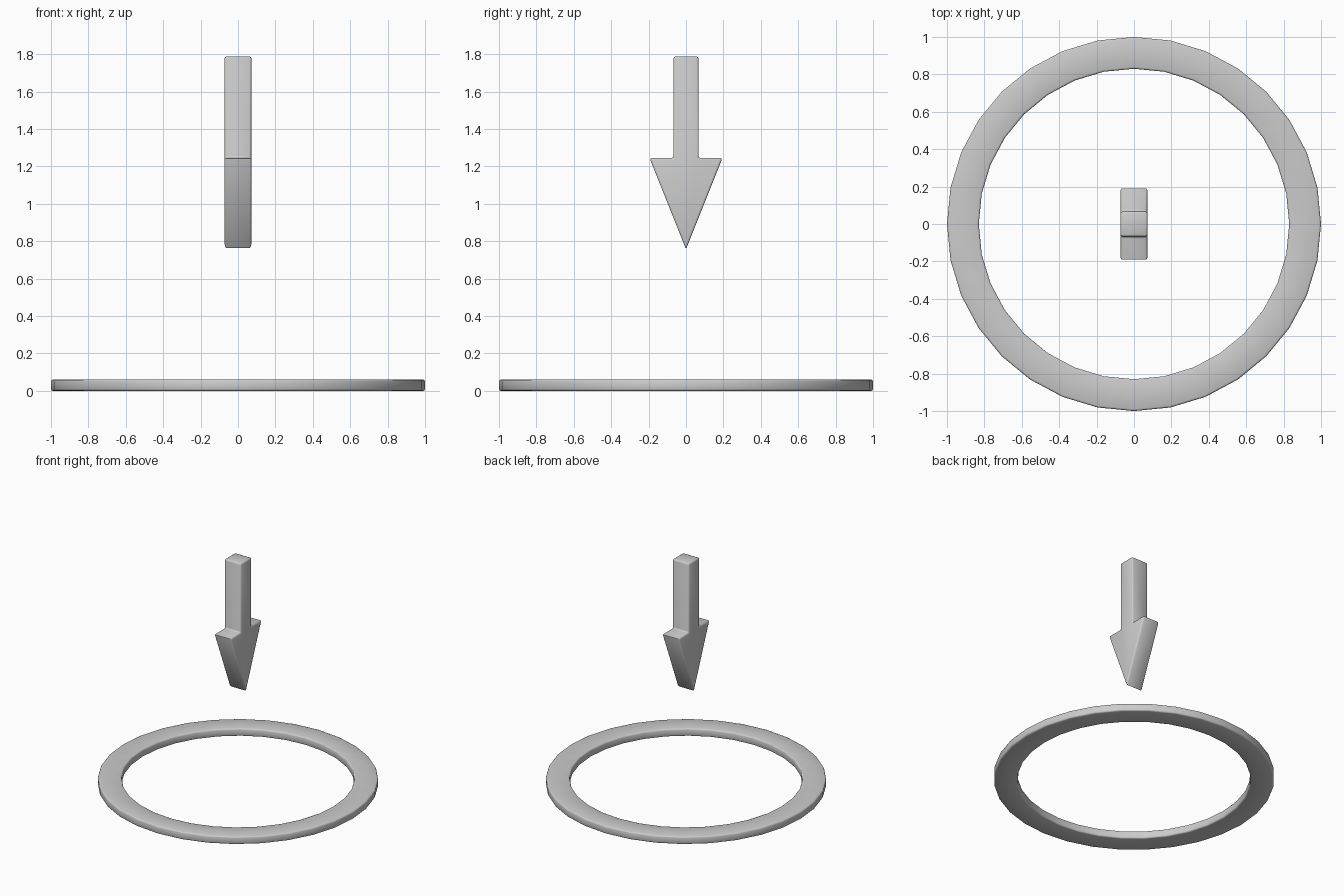
import bpy, bmesh
from math import radians, cos, sin, tau

if "Cube" in bpy.data.objects:
    bpy.data.objects.remove(bpy.data.objects["Cube"])


def make_object(name, bm, bevel, segments, angle):
    bmesh.ops.recalc_face_normals(bm, faces=bm.faces)
    mesh = bpy.data.meshes.new(name)
    bm.to_mesh(mesh)
    bm.free()
    obj = bpy.data.objects.new(name, mesh)
    bpy.context.collection.objects.link(obj)
    mod = obj.modifiers.new("Bevel", 'BEVEL')
    mod.width = bevel
    mod.segments = segments
    mod.limit_method = 'ANGLE'
    mod.angle_limit = radians(30)
    bpy.ops.object.select_all(action='DESELECT')
    obj.select_set(True)
    bpy.context.view_layer.objects.active = obj
    bpy.ops.object.modifier_apply(modifier=mod.name)
    bpy.ops.object.shade_smooth_by_angle(angle=radians(angle))
    return obj


# Flat ring on the ground: rectangular section swept round 32 sides
SIDES = 32
section = [(0.83, 0), (1.0, 0), (1.0, 0.06), (0.83, 0.06)]
bm = bmesh.new()
loops = [[bm.verts.new((r * cos(tau * i / SIDES), r * sin(tau * i / SIDES), z))
          for r, z in section] for i in range(SIDES)]
for i in range(SIDES):
    a, b = loops[i], loops[(i + 1) % SIDES]
    for j in range(4):
        k = (j + 1) % 4
        bm.faces.new((a[j], b[j], b[k], a[k]))
make_object("ground_ring", bm, 0.01, 2, 50)

# Downward arrow: mirrored profile in the YZ plane, extruded along x
half = [(0.195, 1.245), (0.067, 1.245), (0.067, 1.787)]
profile = [(0, 0.757)] + half + [(-y, z) for y, z in reversed(half)]
bm = bmesh.new()
face = bm.faces.new([bm.verts.new((-0.072, y, z)) for y, z in profile])
out = bmesh.ops.extrude_face_region(bm, geom=[face], use_keep_orig=True)
top = [v for v in out["geom"] if isinstance(v, bmesh.types.BMVert)]
bmesh.ops.translate(bm, verts=top, vec=(0.144, 0, 0))
make_object("down_arrow", bm, 0.011, 2, 50)
